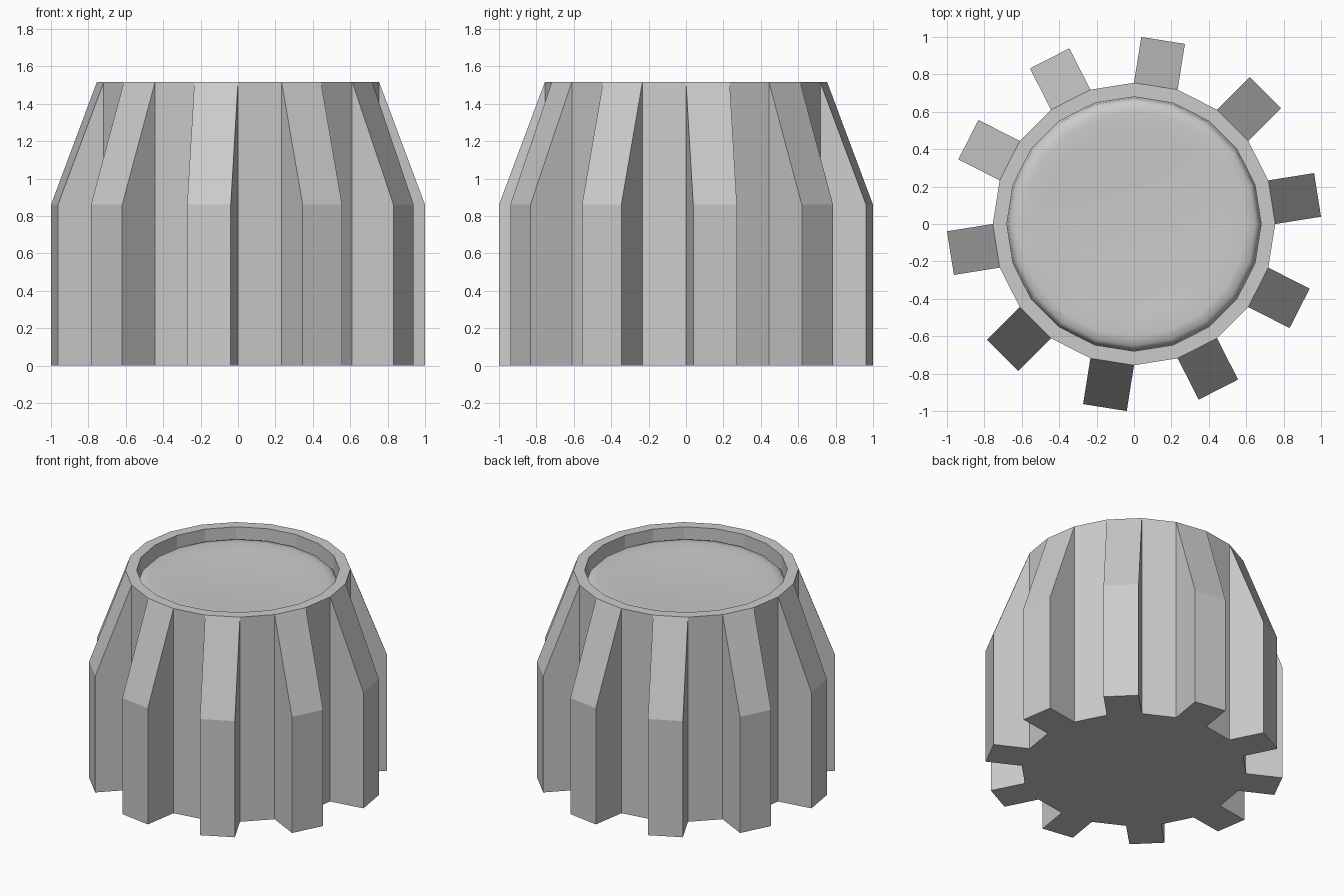
import bpy, bmesh
from math import cos, sin, pi

if "Cube" in bpy.data.objects:
    bpy.data.objects.remove(bpy.data.objects["Cube"])

SIDES = 20
R_CORE, R_RIM, FIN = 0.755, 0.68, 0.248
H, H_FIN, H_WALL = 1.515, 0.86, 1.375


def ring(bm, r, z):
    return [bm.verts.new((r * cos(2 * pi * i / SIDES), r * sin(2 * pi * i / SIDES), z))
            for i in range(SIDES)]


def bridge(bm, lo, hi):
    for i in range(SIDES):
        j = (i + 1) % SIDES
        bm.faces.new((lo[i], lo[j], hi[j], hi[i]))


def finish(bm, name):
    me = bpy.data.meshes.new(name)
    bm.to_mesh(me)
    bm.free()
    ob = bpy.data.objects.new(name, me)
    bpy.context.collection.objects.link(ob)
    return ob


# Fluted body: 20-sided core with a fin on every other side
bm = bmesh.new()
bottom, top = ring(bm, R_CORE, 0), ring(bm, R_CORE, H)
outline = []
for i in range(SIDES):
    j = (i + 1) % SIDES
    a, b, c, d = bottom[i], bottom[j], top[j], top[i]
    outline.append(a)
    if i % 2:
        bm.faces.new((a, b, c, d))
        continue
    ang = 2 * pi * (i + 0.5) / SIDES
    dx, dy = FIN * cos(ang), FIN * sin(ang)
    a0, b0, a1, b1 = [bm.verts.new((v.co.x + dx, v.co.y + dy, z))
                      for z in (0, H_FIN) for v in (a, b)]
    outline += [a0, b0]
    bm.faces.new((a0, b0, b1, a1))   # outer face
    bm.faces.new((a1, b1, c, d))     # sloped face
    bm.faces.new((a, a0, a1, d))     # flanks
    bm.faces.new((b0, b, c, b1))
bm.faces.new(outline[::-1])

# Flat rim and inner wall of the recess
inner, wall = ring(bm, R_RIM, H), ring(bm, R_RIM, H_WALL)
bridge(bm, top, inner)
bridge(bm, inner, wall)
finish(bm, "fluted_body")

# Smooth cushion-like top insert, slightly dished in the middle
bm = bmesh.new()
profile = [(R_RIM, H_WALL), (0.672, 1.415), (0.65, 1.437), (0.60, 1.443),
           (0.50, 1.438), (0.30, 1.427)]
rings = [ring(bm, r, z) for r, z in profile]
for lo, hi in zip(rings, rings[1:]):
    bridge(bm, lo, hi)
mid = bm.verts.new((0, 0, 1.418))
for i in range(SIDES):
    bm.faces.new((rings[-1][i], rings[-1][(i + 1) % SIDES], mid))
for f in bm.faces:
    f.smooth = True
finish(bm, "top_insert")
